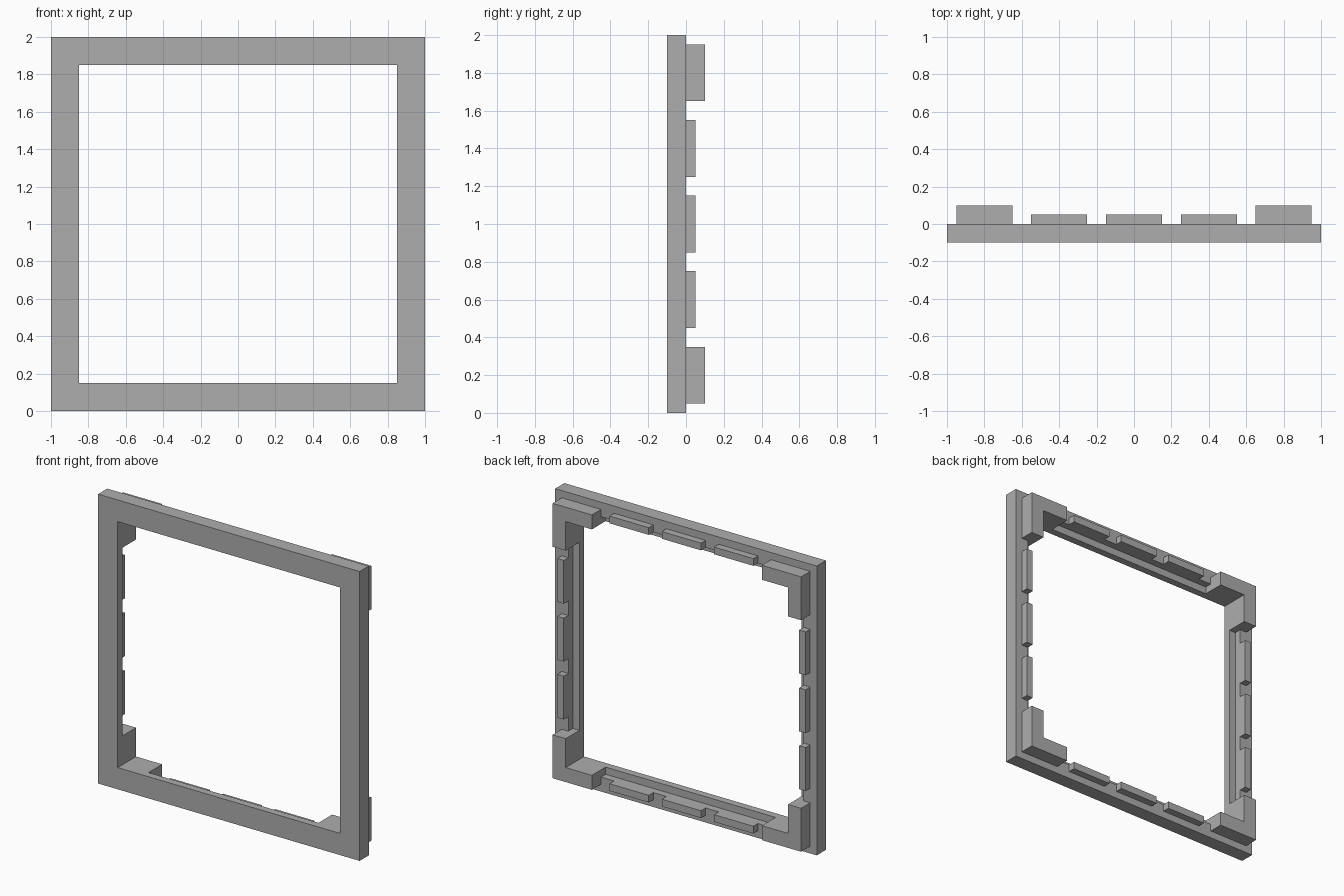
import bpy
import bmesh
from math import pi
from mathutils import Matrix, Vector

old = bpy.data.objects.get("Cube")
if old:
    bpy.data.objects.remove(old, do_unlink=True)

CENTRE = Vector((0, 0, 1))

grey = bpy.data.materials.new("grey")
grey.use_nodes = True
grey.diffuse_color = (0.42, 0.42, 0.42, 1)
grey.node_tree.nodes["Principled BSDF"].inputs["Base Color"].default_value = grey.diffuse_color


def prism(name, outline, y0, y1, quarter=0):
    """Extrude an x-z outline from y0 to y1, turned by quarter turns about the frame centre."""
    bm = bmesh.new()
    face = bm.faces.new([bm.verts.new((x, y0, z)) for x, z in outline])
    new = bmesh.ops.extrude_face_region(bm, geom=[face])["geom"]
    bmesh.ops.translate(bm, vec=(0, y1 - y0, 0),
                        verts=[v for v in new if isinstance(v, bmesh.types.BMVert)])
    bmesh.ops.recalc_face_normals(bm, faces=bm.faces)
    bm.transform(Matrix.Translation(CENTRE) @ Matrix.Rotation(quarter * pi / 2, 4, "Y"))
    mesh = bpy.data.meshes.new(name)
    bm.to_mesh(mesh)
    bm.free()
    mesh.materials.append(grey)
    obj = bpy.data.objects.new(name, mesh)
    bpy.context.collection.objects.link(obj)
    return obj


def rect(x0, x1, z0, z1):
    return [(x0, z0), (x1, z0), (x1, z1), (x0, z1)]


def cut(target, cutter):
    """Subtract the cutter from the target and discard it."""
    cutter.hide_render = True
    mod = target.modifiers.new("cut", "BOOLEAN")
    mod.operation = "DIFFERENCE"
    mod.solver = "EXACT"
    mod.object = cutter
    bpy.context.view_layer.objects.active = target
    bpy.ops.object.modifier_apply(modifier=mod.name)
    bpy.data.objects.remove(cutter, do_unlink=True)


# Square frame with its opening
frame = prism("frame", rect(-1, 1, -1, 1), -0.1, 0)
cut(frame, prism("opening_cutter", rect(-0.85, 0.85, -0.85, 0.85), -0.3, 0.3))

# Rebates along the inner back edges, stopping short of the corners
for quarter in range(2):
    cut(frame, prism("rebate_cutter", rect(-0.65, 0.65, -0.9, 0.9), -0.05, 0.3, quarter))

# Raised corner brackets and three low tabs per side, on the back
bracket = [(0.95, 0.95), (0.65, 0.95), (0.65, 0.85), (0.85, 0.85), (0.85, 0.65), (0.95, 0.65)]
for quarter, side in enumerate(("top", "right", "bottom", "left")):
    prism(f"corner_bracket_{quarter + 1}", bracket, 0, 0.1, quarter)
    for i in range(3):
        x = 0.4 * (i - 1)
        prism(f"{side}_tab_{i + 1}", rect(x - 0.15, x + 0.15, 0.9, 0.95), 0, 0.05, quarter)
